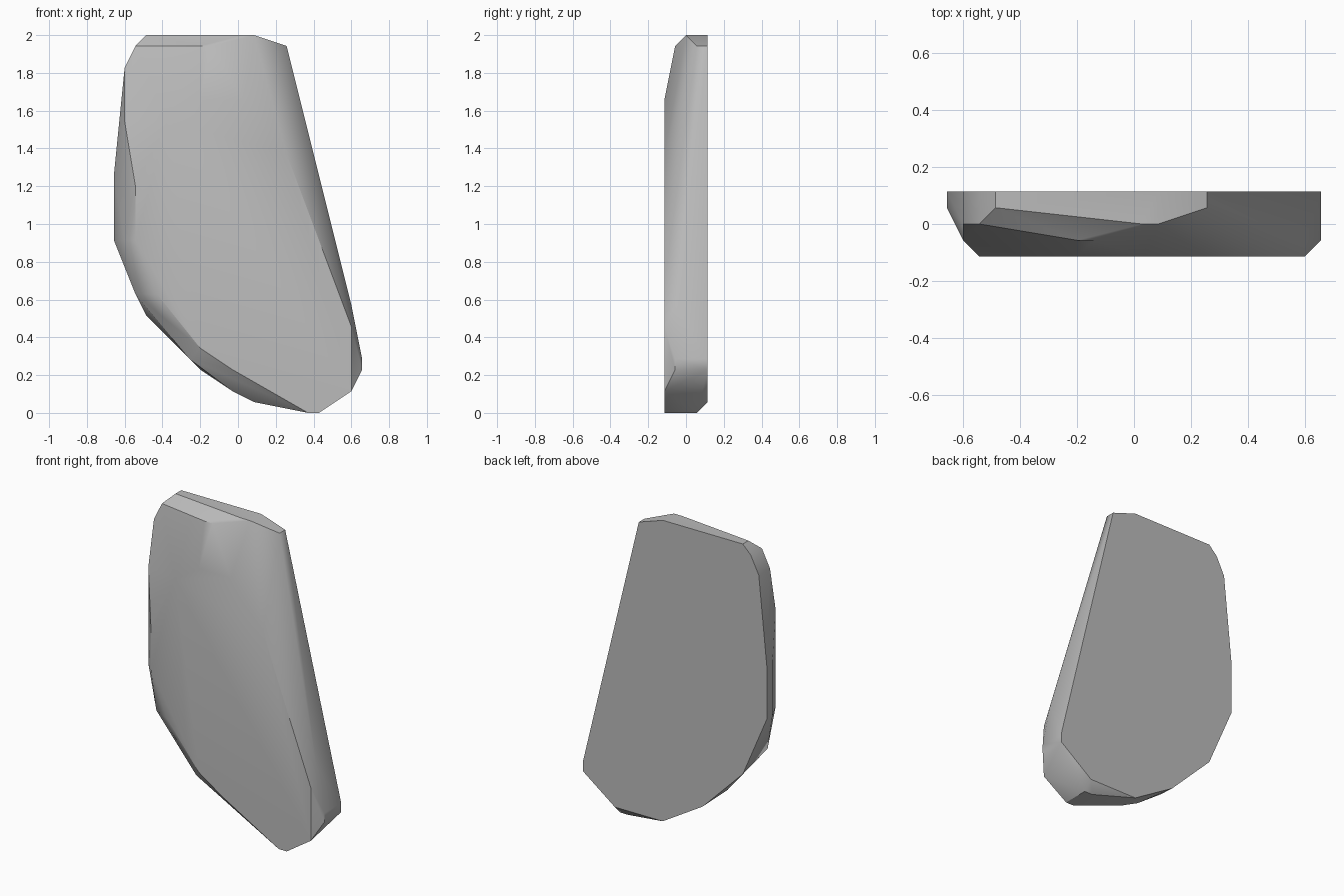
import bpy
import bmesh
import math
from mathutils import Vector

# Remove the default cube only
default_cube = bpy.data.objects.get("Cube")
if default_cube:
    bpy.data.objects.remove(default_cube, do_unlink=True)

# The slab is chiselled on a regular grid: columns, depth layers and rows
CELLS_PER_UNIT = 17.5
MID_COLUMN = 11.5
MID_LAYER = 2

# Outline corners (column, row) of each depth layer, from front to back
front_face = [(2, 16), (2, 21), (5, 27), (8, 29), (12, 29), (16, 24),
              (22, 8), (22, 2), (19, 0), (18, 0), (15, 2), (11, 4),
              (8, 6), (4, 11)]
front_bevel = [(1, 16), (1, 27), (8, 34), (9, 34), (22, 10),
               (23, 5), (23, 4), (7, 5), (2, 11)]
middle = [(1, 32), (2, 34), (12, 35), (13, 35), (13, 1), (11, 2)]
back_bevel = [(0, 16), (0, 22), (3, 35), (16, 34), (19, 0), (18, 0)]
back_face = [(16, 34), (13, 35), (3, 35), (2, 34), (1, 32), (0, 22),
             (0, 16), (3, 9), (8, 4), (13, 1), (19, 1), (23, 4), (23, 5)]
layers = [front_face, front_bevel, middle, back_bevel, back_face]


def grid_point(column, layer, row):
    """Turn grid cells into model units."""
    return Vector((column - MID_COLUMN, layer - MID_LAYER, row)) / CELLS_PER_UNIT


def flat_material(name, colour):
    """Make a plain material with a single colour."""
    material = bpy.data.materials.new(name)
    material.use_nodes = True
    material.diffuse_color = colour
    shader = next(node for node in material.node_tree.nodes
                  if node.type == 'BSDF_PRINCIPLED')
    shader.inputs["Base Color"].default_value = colour
    return material


# Wrap the layers in one chiselled stone skin
bm = bmesh.new()
for depth, outline in enumerate(layers):
    for column, row in outline:
        bm.verts.new(grid_point(column, depth, row))
hull = bmesh.ops.convex_hull(bm, input=bm.verts[:], use_existing_faces=False)
unused = {item for key in ("geom_interior", "geom_unused")
          for item in hull[key] if isinstance(item, bmesh.types.BMVert)}
bmesh.ops.delete(bm, geom=list(unused), context='VERTS')

# Merge the flat regions into single facets
bmesh.ops.dissolve_limit(bm, angle_limit=math.radians(1),
                         verts=bm.verts[:], edges=bm.edges[:])
bmesh.ops.recalc_face_normals(bm, faces=bm.faces[:])

# Stone slab object
mesh = bpy.data.meshes.new("stone_slab")
bm.to_mesh(mesh)
bm.free()
slab = bpy.data.objects.new("stone_slab", mesh)
bpy.context.collection.objects.link(slab)
grey = 0.5
mesh.materials.append(flat_material("stone grey", (grey, grey, grey, 1)))

# Soft shading over shallow facets, crisp on the hard ones
bpy.ops.object.select_all(action='DESELECT')
slab.select_set(True)
bpy.context.view_layer.objects.active = slab
bpy.ops.object.shade_smooth_by_angle(angle=math.radians(30))
